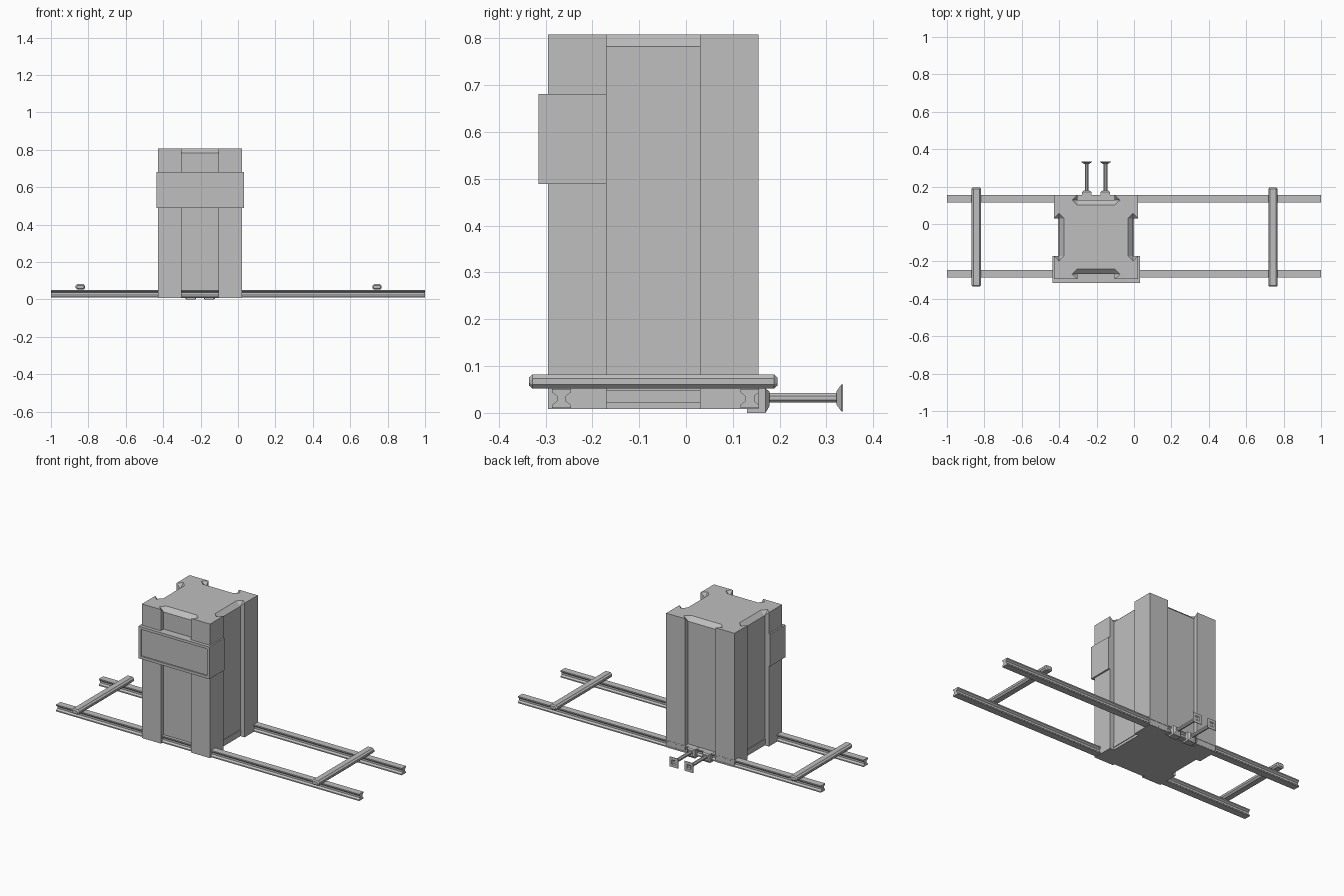
import bpy, bmesh
from math import pi
from mathutils import Vector, Matrix

cube = bpy.data.objects.get("Cube")
if cube:
    bpy.data.objects.remove(cube)

grey = bpy.data.materials.new("plain_grey")
grey.use_nodes = True
grey.diffuse_color = (0.52, 0.52, 0.52, 1)
grey.node_tree.nodes["Principled BSDF"].inputs["Base Color"].default_value = (0.52, 0.52, 0.52, 1)


def finish(name, bm):
    bmesh.ops.recalc_face_normals(bm, faces=bm.faces)
    mesh = bpy.data.meshes.new(name)
    bm.to_mesh(mesh)
    bm.free()
    mesh.materials.append(grey)
    obj = bpy.data.objects.new(name, mesh)
    bpy.context.collection.objects.link(obj)
    return obj


def loft(name, rings):
    """Join matching rings of points and cap both ends."""
    bm = bmesh.new()
    loops = [[bm.verts.new(p) for p in ring] for ring in rings]
    n = len(loops[0])
    for a, b in zip(loops, loops[1:]):
        for i in range(n):
            j = (i + 1) % n
            bm.faces.new((a[i], a[j], b[j], b[i]))
    bm.faces.new(loops[0])
    bm.faces.new(loops[-1])
    return finish(name, bm)


def rect_ring(x, y, z, hx, hz):
    return [(x + sx * hx, y, z + sz * hz) for sx, sz in ((-1, -1), (1, -1), (1, 1), (-1, 1))]


def octagon_ring(x, y, z, hx, hz, cut):
    corners = [(hx, hz - cut), (hx - cut, hz), (cut - hx, hz), (-hx, hz - cut),
               (-hx, cut - hz), (cut - hx, -hz), (hx - cut, -hz), (hx, cut - hz)]
    return [(x + a, y, z + b) for a, b in corners]


def box(name, low, high):
    bm = bmesh.new()
    bmesh.ops.create_cube(bm, size=1)
    low, high = Vector(low), Vector(high)
    for v in bm.verts:
        v.co = (low + high) / 2 + v.co * (high - low)
    return finish(name, bm)


# Tower body with a shallow slot down each side
HALF, SLOT, DEPTH = 0.225, 0.1, 0.027
BOTTOM, TOP = 0.008, 0.808
CENTRE = Vector((-0.203, -0.07, 0))
turns = [Matrix.Rotation(k * pi / 2, 3, "Z") for k in range(4)]
side = [(-HALF, -HALF), (-SLOT, -HALF), (-SLOT, DEPTH - HALF), (SLOT, DEPTH - HALF), (SLOT, -HALF)]
outline = [CENTRE + t @ Vector((x, y, 0)) for t in turns for x, y in side]
tower = loft("tower", [[p + Vector((0, 0, z)) for p in outline] for z in (BOTTOM, TOP)])

# Bevelled notches at the top of the slots
bm = bmesh.new()
for t in turns:
    pts = [(s * SLOT, DEPTH - HALF, TOP - 0.025) for s in (-1, 1)]
    for s in (-1, 1):
        for w, d in ((SLOT, 0), (SLOT + 0.028, DEPTH), (SLOT, 2 * DEPTH)):
            pts += [(s * w, d - HALF, z) for z in (TOP, TOP + 0.05)]
    verts = [bm.verts.new(CENTRE + t @ Vector(p)) for p in pts]
    bmesh.ops.convex_hull(bm, input=verts)
cutter = finish("notch_cutter", bm)
cutter.hide_render = True
mod = tower.modifiers.new("notches", "BOOLEAN")
mod.operation = "DIFFERENCE"
mod.solver = "EXACT"
mod.object = cutter
bpy.context.view_layer.objects.active = tower
bpy.ops.object.modifier_apply(modifier=mod.name)
bpy.data.objects.remove(cutter)

# Skirting plates at the foot of the side slots
for name, s in (("left_skirting", 1), ("right_skirting", -1)):
    xs = sorted(CENTRE.x + s * (HALF - DEPTH + d) for d in (-0.002, 0.004))
    box(name, (xs[0], CENTRE.y - SLOT, 0.022), (xs[1], CENTRE.y + SLOT, 0.048))

# Sign band across the front, with a sunken panel
SIGN_X, SIGN_Z = CENTRE.x, 0.585
loft("sign_band", [rect_ring(SIGN_X, y, SIGN_Z, 0.234 - i, 0.096 - i)
                   for y, i in ((-0.17, 0), (-0.315, 0), (-0.315, 0.016), (-0.307, 0.016))])

# Two long rails with a waisted section
half = [(0.02, 0.01), (0.02, 0.017), (0.01, 0.025), (0.01, 0.036), (0.02, 0.044), (0.02, 0.051)]
section = half + [(-y, z) for y, z in reversed(half)]
for name, yc in (("front_rail", -0.266), ("back_rail", 0.136)):
    loft(name, [[(x, yc + y, z) for y, z in section] for x in (-1, 1)])

# Cross bars lying on the rails, with tapered ends
for name, x in (("right_cross_bar", -0.843), ("left_cross_bar", 0.743)):
    loft(name, [octagon_ring(x, y, 0.067, 0.025 - i, 0.015 - i, 0.009 - i / 2)
                for y, i in ((-0.335, 0.006), (-0.328, 0), (0.188, 0), (0.195, 0.006))])

# Pair of buffers on the back
for side_name, x in (("right", -0.253), ("left", -0.153)):
    loft(side_name + "_buffer_block",
         [rect_ring(x, y, z, hx, hz) for y, z, hx, hz in
          ((0.13, 0.026, 0.026, 0.026), (0.17, 0.026, 0.026, 0.026), (0.178, 0.03, 0.016, 0.016))])
    loft(side_name + "_buffer_rod",
         [octagon_ring(x, y, 0.032, 0.01, 0.01, 0.006) for y in (0.17, 0.327)])
    loft(side_name + "_buffer_plate",
         [rect_ring(x, y, 0.032, h, h) for y, h in
          ((0.322, 0.015), (0.332, 0.029), (0.335, 0.029), (0.335, 0.013), (0.33, 0.008))])
